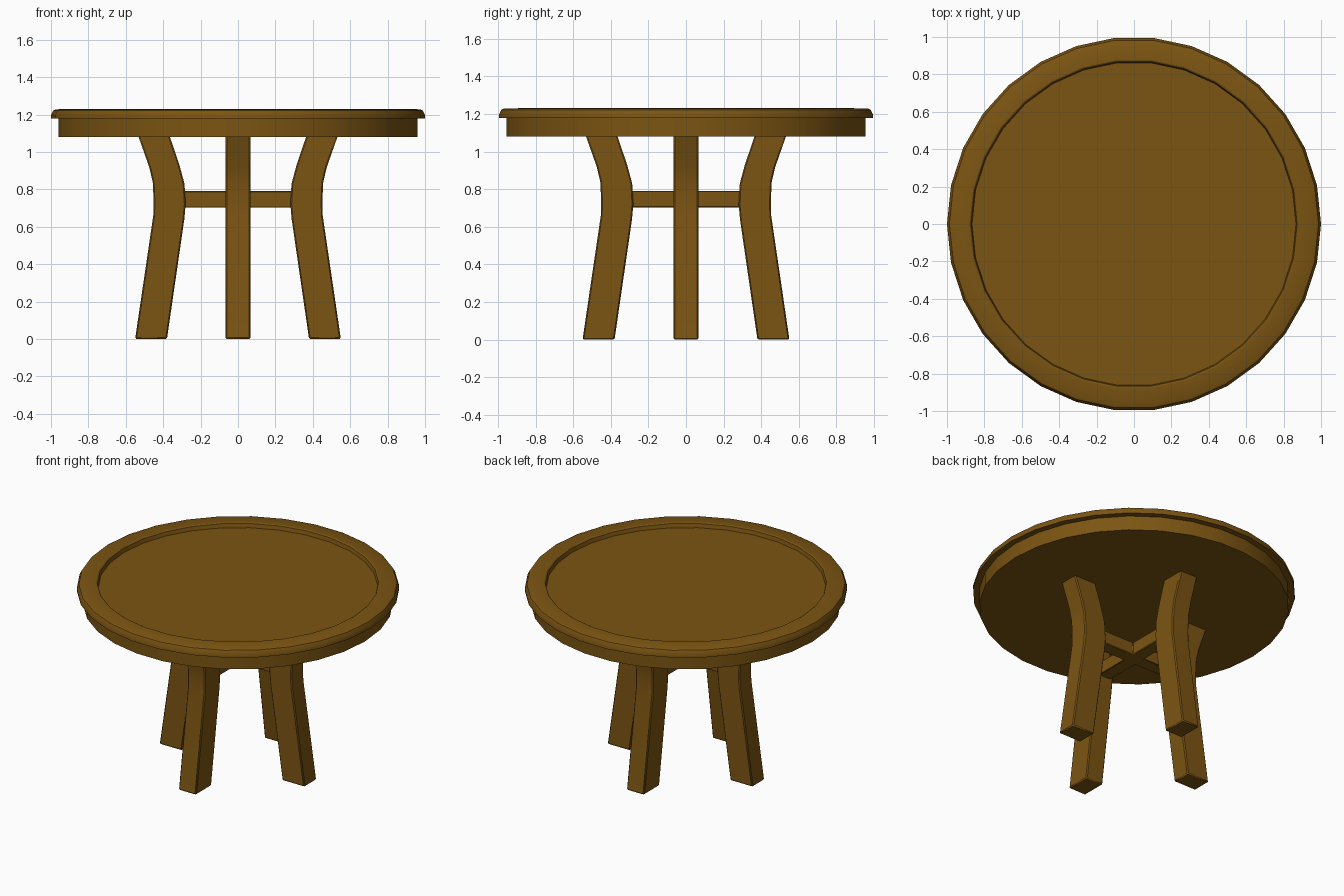
import bpy, bmesh
from math import cos, sin, pi, radians

if "Cube" in bpy.data.objects:
    bpy.data.objects.remove(bpy.data.objects["Cube"])

wood = bpy.data.materials.new("brown_wood")
wood.diffuse_color = (0.2, 0.09, 0.006, 1)
wood.use_nodes = True
wood.node_tree.nodes["Principled BSDF"].inputs["Base Color"].default_value = wood.diffuse_color


def finish(name, bm, bevel=0.0):
    bmesh.ops.recalc_face_normals(bm, faces=bm.faces)
    me = bpy.data.meshes.new(name)
    bm.to_mesh(me)
    bm.free()
    me.materials.append(wood)
    ob = bpy.data.objects.new(name, me)
    bpy.context.collection.objects.link(ob)
    bpy.ops.object.select_all(action='DESELECT')
    ob.select_set(True)
    bpy.context.view_layer.objects.active = ob
    bpy.ops.object.shade_smooth_by_angle(angle=radians(30))
    if bevel:
        mod = ob.modifiers.new("bevel", 'BEVEL')
        mod.width = bevel
        mod.segments = 1
        mod.limit_method = 'ANGLE'
        mod.angle_limit = radians(40)
    return ob


def lathe(name, profile, sides=30):
    """Turn an (r, z) profile about z and cap both ends."""
    bm = bmesh.new()
    rings = [[bm.verts.new((r * cos(2 * pi * i / sides), r * sin(2 * pi * i / sides), z))
              for i in range(sides)] for r, z in profile]
    for a, b in zip(rings, rings[1:]):
        for i in range(sides):
            j = (i + 1) % sides
            bm.faces.new((a[i], a[j], b[j], b[i]))
    bm.faces.new(rings[0])
    bm.faces.new(rings[-1])
    return finish(name, bm)


def prism(name, points, depth, bevel):
    """Extrude a closed outline of 3D points along the depth vector."""
    bm = bmesh.new()
    face = bm.faces.new([bm.verts.new(p) for p in points])
    ext = bmesh.ops.extrude_face_region(bm, geom=[face], use_keep_orig=True)
    moved = [v for v in ext["geom"] if isinstance(v, bmesh.types.BMVert)]
    bmesh.ops.translate(bm, verts=moved, vec=depth)
    return finish(name, bm, bevel)


# Round top with chamfered raised rim and sunken panel
lathe("table_top", [(0.95, 1.178), (1.0, 1.178), (1.0, 1.197), (0.987, 1.222),
                    (0.975, 1.228), (0.88, 1.231), (0.872, 1.226), (0.866, 1.2)])

# Apron drum under the top
lathe("apron", [(0.96, 1.08), (0.96, 1.185)])

# Four curved legs
outer = [(0.55, 0), (0.453, 0.66), (0.451, 0.74), (0.456, 0.84), (0.475, 0.92), (0.535, 1.09)]
inner = [(0.38, 0), (0.287, 0.64), (0.28, 0.72), (0.286, 0.83), (0.313, 0.93), (0.367, 1.09)]
outline = outer + inner[::-1]
for i, side in enumerate(("right", "back", "left", "front")):
    leg = prism(side + "_leg", [(x, -0.066, z) for x, z in outline], (0, 0.132, 0), 0.007)
    leg.rotation_euler.z = i * pi / 2

# Crossed stretcher joining the legs
w, l = 0.045, 0.31
cross = []
for i in range(4):
    c, s = round(cos(i * pi / 2)), round(sin(i * pi / 2))
    for x, y in ((l, -w), (l, w), (w, w)):
        cross.append((x * c - y * s, x * s + y * c, 0.703))
prism("cross_stretcher", cross, (0, 0, 0.088), 0.004)
